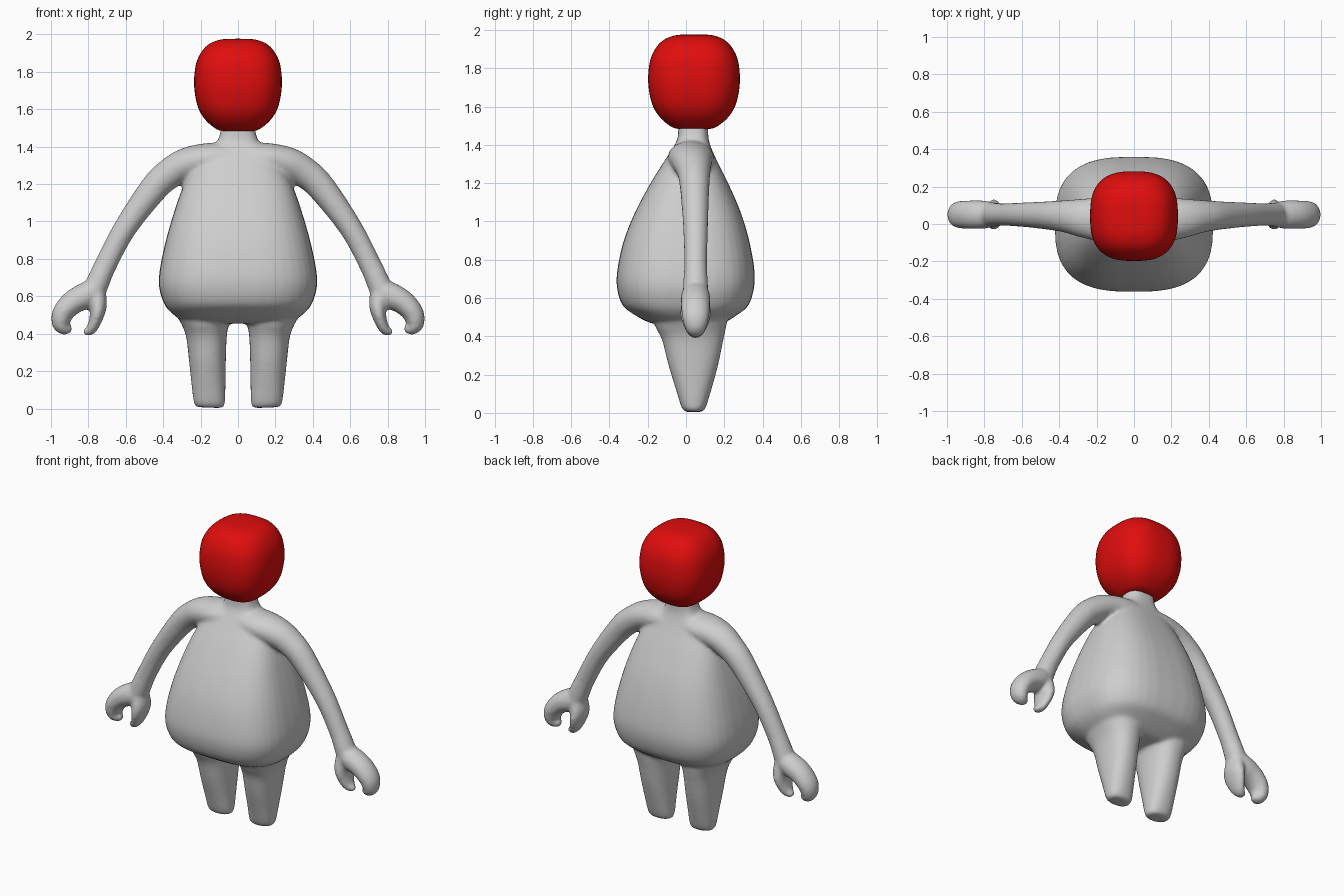
import bpy, bmesh, math
from mathutils import Vector


def material(name, rgb):
    m = bpy.data.materials.new(name)
    m.diffuse_color = (*rgb, 1)
    return m


grey = material("light grey", (0.62, 0.62, 0.62))
red = material("red", (0.75, 0.004, 0.004))


def smooth_rows(rows, steps):
    """Catmull-Rom interpolation of the rows."""
    rows = [Vector(r) for r in rows]
    out = []
    for i in range(len(rows) - 1):
        p0, p1 = rows[max(i - 1, 0)], rows[i]
        p2, p3 = rows[i + 1], rows[min(i + 2, len(rows) - 1)]
        for s in range(steps):
            t = s / steps
            out.append(0.5 * (2 * p1 + (p2 - p0) * t
                              + (2 * p0 - 5 * p1 + 4 * p2 - p3) * t * t
                              + (3 * p1 - p0 - 3 * p2 + p3) * t ** 3))
    return out + [rows[-1]]


def loft(bm, rows, power=2.0, side=1, steps=4, n=40):
    """Skin rounded sections; each row is x, y, z, half width, half depth."""
    rows = smooth_rows(rows, steps)
    rings = []
    for i, r in enumerate(rows):
        a, b = rows[max(i - 1, 0)], rows[min(i + 1, len(rows) - 1)]
        d = Vector((b[0] - a[0], 0, b[2] - a[2])).normalized()
        u = Vector((d.z, 0, -d.x))
        ring = []
        for k in range(n):
            c, s = math.cos(math.tau * k / n), math.sin(math.tau * k / n)
            p = Vector((r[0], r[1], r[2]))
            p += u * r[3] * math.copysign(abs(c) ** (2 / power), c)
            p.y += r[4] * math.copysign(abs(s) ** (2 / power), s)
            p.x *= side
            ring.append(bm.verts.new(p))
        rings.append(ring)
    faces = [bm.faces.new(rings[0]), bm.faces.new(rings[-1][::-1])]
    for lo, hi in zip(rings, rings[1:]):
        for k in range(n):
            j = (k + 1) % n
            faces.append(bm.faces.new((lo[k], hi[k], hi[j], lo[j])))
    bmesh.ops.recalc_face_normals(bm, faces=faces)


def finish(bm, name, mat):
    me = bpy.data.meshes.new(name)
    bm.to_mesh(me)
    bm.free()
    me.materials.append(mat)
    ob = bpy.data.objects.new(name, me)
    bpy.context.collection.objects.link(ob)
    for p in me.polygons:
        p.use_smooth = True
    return ob


# Pear-shaped torso and neck
bm = bmesh.new()
torso = [(0.455, 0.22, -0.13, 0.17), (0.475, 0.30, -0.20, 0.21),
         (0.51, 0.355, -0.265, 0.265), (0.56, 0.395, -0.33, 0.325),
         (0.65, 0.422, -0.36, 0.355), (0.75, 0.417, -0.358, 0.357),
         (0.9, 0.385, -0.325, 0.33), (1.05, 0.342, -0.265, 0.285),
         (1.2, 0.288, -0.185, 0.22), (1.32, 0.22, -0.11, 0.16),
         (1.39, 0.15, -0.065, 0.13), (1.44, 0.105, -0.043, 0.117),
         (1.53, 0.085, -0.04, 0.115)]
loft(bm, [(0, (f + b) / 2, z, w, (b - f) / 2) for z, w, f, b in torso], 2.8)

leg = [(0.152, 0.04, 0.005, 0.07, 0.045), (0.152, 0.04, 0.03, 0.083, 0.064),
       (0.157, 0.04, 0.12, 0.09, 0.092), (0.163, 0.038, 0.25, 0.098, 0.13),
       (0.168, 0.035, 0.38, 0.108, 0.16), (0.172, 0.025, 0.45, 0.125, 0.185),
       (0.18, 0.02, 0.52, 0.15, 0.20)]
arm = [(0.0, 0.03, 1.34, 0.08, 0.11), (0.15, 0.025, 1.335, 0.085, 0.12),
       (0.27, 0.03, 1.31, 0.086, 0.105), (0.36, 0.04, 1.26, 0.082, 0.088),
       (0.447, 0.045, 1.18, 0.076, 0.077), (0.602, 0.05, 0.967, 0.062, 0.065),
       (0.705, 0.05, 0.773, 0.059, 0.06), (0.755, 0.05, 0.66, 0.062, 0.066),
       (0.775, 0.05, 0.60, 0.055, 0.065)]
outer_finger = [(0.73, 0.05, 0.67, 0.04, 0.055), (0.80, 0.05, 0.612, 0.07, 0.075),
                (0.88, 0.05, 0.57, 0.065, 0.076), (0.936, 0.05, 0.51, 0.057, 0.072),
                (0.945, 0.05, 0.455, 0.05, 0.06), (0.925, 0.05, 0.428, 0.036, 0.045),
                (0.89, 0.05, 0.422, 0.018, 0.02)]
thumb = [(0.76, 0.05, 0.64, 0.05, 0.06), (0.748, 0.05, 0.56, 0.048, 0.078),
         (0.752, 0.05, 0.51, 0.04, 0.082), (0.768, 0.05, 0.455, 0.032, 0.065),
         (0.79, 0.05, 0.418, 0.027, 0.045), (0.825, 0.05, 0.405, 0.017, 0.02)]
for side in (1, -1):
    loft(bm, leg, 2.3, side)
    for part in (arm, outer_finger, thumb):
        loft(bm, part, 2.0, side)
body = finish(bm, "body", grey)

# Fuse the limbs into one soft skin
remesh = body.modifiers.new("fuse", 'REMESH')
remesh.mode = 'VOXEL'
remesh.voxel_size = 0.011
remesh.use_smooth_shade = True
soften = body.modifiers.new("soften", 'SMOOTH')
soften.factor = 0.5
soften.iterations = 10

# Rounded block head
bm = bmesh.new()
head = [(1.483, 0.03), (1.484, 0.085), (1.50, 0.125), (1.55, 0.18), (1.62, 0.217),
        (1.73, 0.235), (1.84, 0.225), (1.91, 0.193), (1.95, 0.152),
        (1.971, 0.1), (1.976, 0.05), (1.977, 0.01)]
loft(bm, [(0, 0.042, z, w, w * 1.02) for z, w in head], 2.7, n=48)
finish(bm, "head", red)
